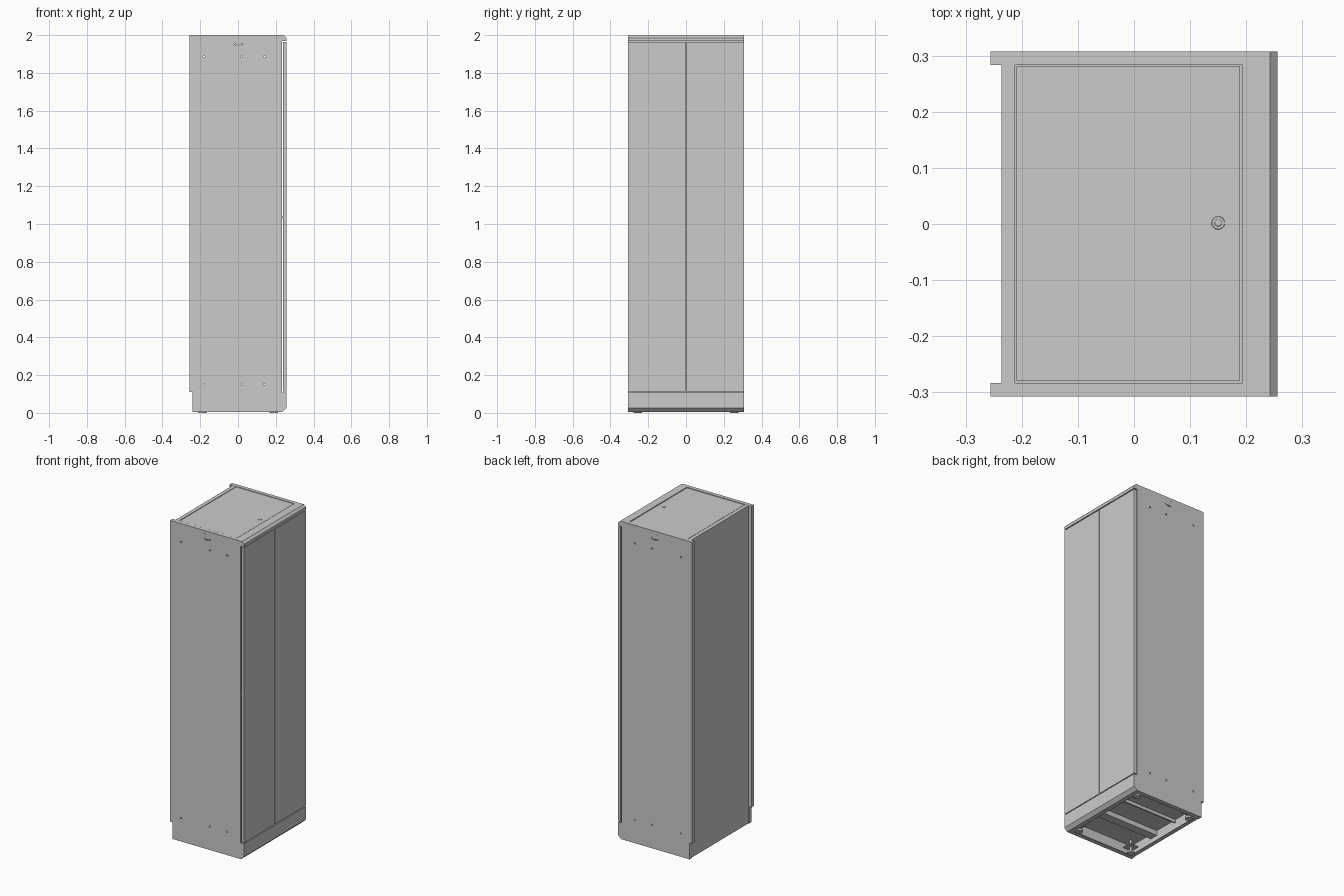
import bpy, bmesh, math
from mathutils import Matrix, Vector

if "Cube" in bpy.data.objects:
    bpy.data.objects.remove(bpy.data.objects["Cube"])


def finish(name, bm):
    bmesh.ops.recalc_face_normals(bm, faces=bm.faces)
    me = bpy.data.meshes.new(name)
    bm.to_mesh(me)
    bm.free()
    ob = bpy.data.objects.new(name, me)
    bpy.context.collection.objects.link(ob)
    return ob


def add_box(bm, x0, x1, y0, y1, z0, z1):
    m = Matrix.Translation(((x0 + x1) / 2, (y0 + y1) / 2, (z0 + z1) / 2))
    m = m @ Matrix.Diagonal((x1 - x0, y1 - y0, z1 - z0, 1))
    bmesh.ops.create_cube(bm, size=1, matrix=m)


def boxes(name, *dims):
    bm = bmesh.new()
    for d in dims:
        add_box(bm, *d)
    return finish(name, bm)


def extrude_y(name, pts, y0, y1):
    """Extrude an x-z profile from y0 to y1."""
    bm = bmesh.new()
    f = bm.faces.new([bm.verts.new((x, y0, z)) for x, z in pts])
    r = bmesh.ops.extrude_face_region(bm, geom=[f])
    vs = [v for v in r["geom"] if isinstance(v, bmesh.types.BMVert)]
    bmesh.ops.translate(bm, verts=vs, vec=(0, y1 - y0, 0))
    return finish(name, bm)


def add_cyl(bm, loc, r, depth, axis="Z", n=20, r2=None):
    rot = {"Z": Matrix(), "Y": Matrix.Rotation(math.pi / 2, 4, "X"),
           "X": Matrix.Rotation(math.pi / 2, 4, "Y")}[axis]
    bmesh.ops.create_cone(bm, cap_ends=True, segments=n, radius1=r,
                          radius2=r if r2 is None else r2, depth=depth,
                          matrix=Matrix.Translation(loc) @ rot)


def cut(ob, bm):
    cutter = finish("cutter", bm)
    cutter.hide_render = True
    mod = ob.modifiers.new("holes", "BOOLEAN")
    mod.operation = "DIFFERENCE"
    mod.solver = "EXACT"
    mod.object = cutter
    bpy.context.view_layer.objects.active = ob
    bpy.ops.object.modifier_apply(modifier=mod.name)
    bpy.data.objects.remove(cutter)


W, T = 0.307, 0.004          # half width, sheet thickness
Y = W - T                    # inner face of side sheets
F = 0.256                    # door face
BOT = 0.006                  # underside of the body

# side panels with door notch, chamfers, rear step and mounting holes
side = [(-0.24, BOT), (0.236, BOT), (F, 0.026), (F, 0.107), (0.234, 0.107),
        (0.234, 1.968), (F, 1.968), (F, 1.986), (0.242, 2), (-F, 2),
        (-F, 0.11), (-0.24, 0.11)]
for s, label in ((-1, "front"), (1, "back")):
    panel = extrude_y(label + "_side_panel", side, s * Y, s * W)
    bm = bmesh.new()
    for x in (-0.18, 0.02, 0.14):
        for z in (0.152, 1.886):
            add_cyl(bm, (x, s * W, z), 0.005, 0.03, "Y", 16)
    add_box(bm, -0.016, 0.02, s * W - 0.015, s * W + 0.015, 1.945, 1.949)
    for x in (-0.02, 0.021):
        add_box(bm, x, x + 0.003, s * W - 0.015, s * W + 0.015, 1.952, 1.957)
    add_cyl(bm, (-0.015, s * W, 1.98), 0.003, 0.03, "Y", 12)
    cut(panel, bm)

    # rear posts and top flanges folded inward from the side panel
    a, b = sorted((s * 0.283, s * Y))
    boxes(label + "_rear_post", (-F, -0.228, a, b, 0.11, 2))
    boxes(label + "_top_flange", (-0.228, 0.193, a, b, 1.976, 2))

# front top rail and plinth with chamfered edges
extrude_y("top_rail", [(0.193, 1.968), (F, 1.968), (F, 1.986), (0.242, 2), (0.193, 2)], -Y, Y)
extrude_y("plinth", [(0.236, BOT), (F, 0.026), (F, 0.107), (0.228, 0.107),
                     (0.228, BOT)], -Y, Y)

# rear wall, rear top rail and dark-gap backing behind the doors
boxes("rear_wall", (-0.236, -0.232, -0.283, 0.283, BOT, 1.999),
      (-0.24, -0.232, -Y, -0.283, BOT, 0.11), (-0.24, -0.232, 0.283, Y, BOT, 0.11))
boxes("rear_top_rail", (-0.232, -0.212, -0.283, 0.283, 1.976, 1.999))
boxes("door_frame", (0.226, 0.232, -Y, Y, 0.107, 1.968))

# recessed top plate sitting in a narrow groove
boxes("groove_floor", (-0.213, 0.194, -0.284, 0.284, 1.976, 1.988))
boxes("top_plate", (-0.209, 0.189, -0.279, 0.281, 1.987, 1.998))

# round plug in the top plate
bm = bmesh.new()
add_cyl(bm, (0.15, 0.002, 1.9985), 0.012, 0.002, n=32, r2=0.011)
add_cyl(bm, (0.15, 0.002, 1.9992), 0.0075, 0.0014, n=32, r2=0.006)
finish("top_plug", bm)

# two doors, slightly rounded on their edges
for s, label in ((-1, "left"), (1, "right")):
    a, b = sorted((s * 0.0025, s * W))
    door = boxes(label + "_door", (0.239, F, a, b, 0.112, 1.963))
    bev = door.modifiers.new("edge", "BEVEL")
    bev.width = 0.0012
    bev.segments = 2

# small door catch visible in the side gap
bm = bmesh.new()
add_cyl(bm, (0.2355, -0.299, 1.036), 0.004, 0.008, "X", 12)
finish("door_catch", bm)

# open base: raised floor, inward lip, cross bars
boxes("cabinet_floor", (-0.232, 0.228, -Y, Y, 0.085, 0.09))
L = 0.024
boxes("base_lip", (-0.236, 0.232, -Y, -Y + L, BOT, BOT + 0.004),
      (-0.236, 0.232, Y - L, Y, BOT, BOT + 0.004),
      (-0.236, -0.236 + L, -Y + L, Y - L, BOT, BOT + 0.004),
      (0.232 - L, 0.232, -Y + L, Y - L, BOT, BOT + 0.004))
boxes("wide_cross_bar", (-0.232, 0.228, -0.13, -0.075, 0.055, 0.085))
boxes("narrow_cross_bar", (-0.232, 0.228, 0.08, 0.088, 0.065, 0.085))

# levelling feet with brackets
for i, (sx, sy) in enumerate(((-1, -1), (1, -1), (-1, 1), (1, 1))):
    x, y = sx * 0.19, sy * 0.255
    bm = bmesh.new()
    add_cyl(bm, (x, y, 0.006), 0.022, 0.012, n=24)
    add_cyl(bm, (x, y, 0.048), 0.008, 0.074, n=16)
    add_box(bm, x - 0.03, x + 0.03, y - 0.03, y + 0.03, 0.04, 0.045)
    foot = finish("levelling_foot_%d" % (i + 1), bm)
